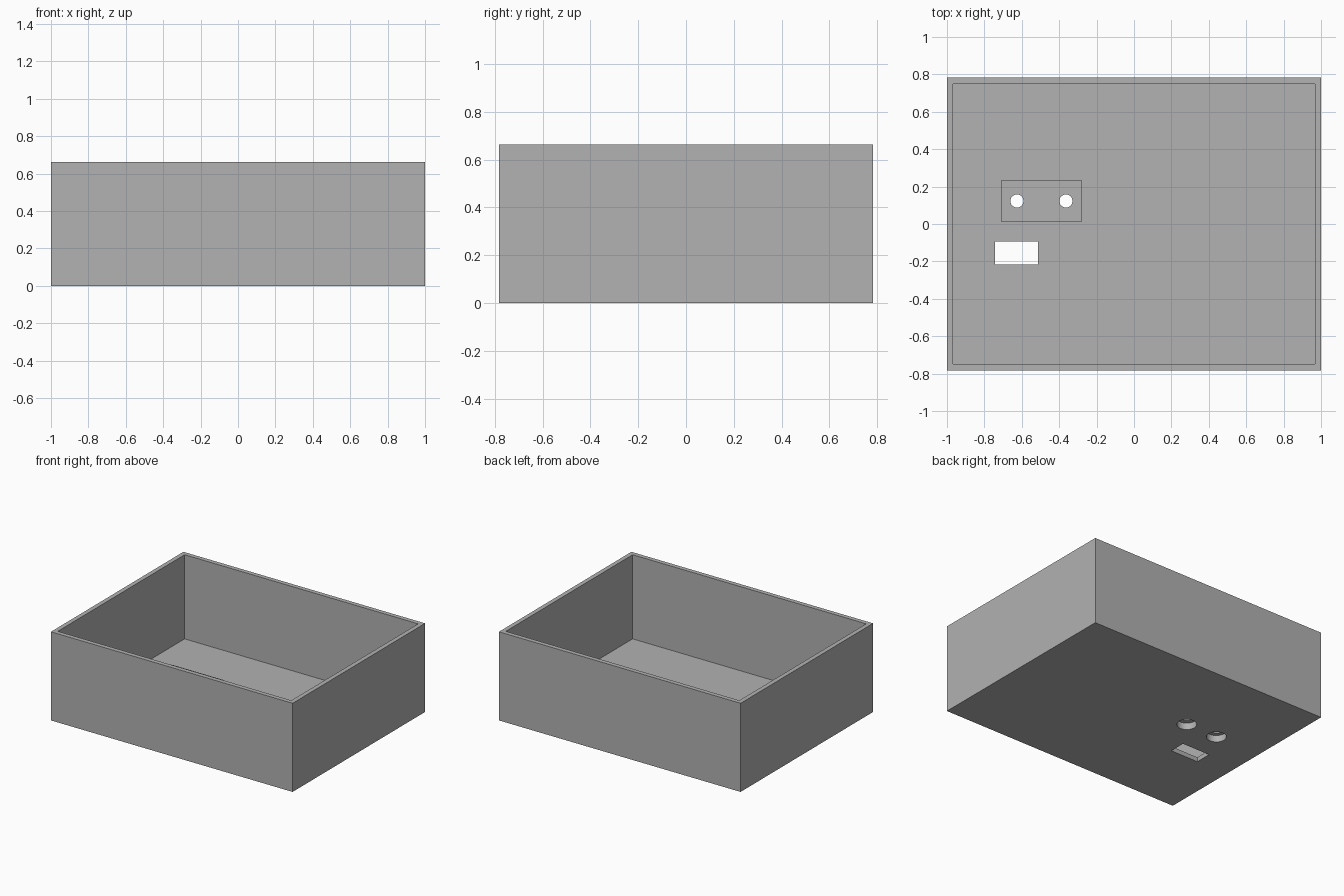
import bpy

# Remove the default cube only
default = bpy.data.objects.get("Cube")
if default:
    bpy.data.objects.remove(default, do_unlink=True)

WIDTH, DEPTH, HEIGHT, WALL = 2.0, 1.566, 0.663, 0.0335
PAD_TOP = 0.107
BORE_DEPTH = 0.05
HOLE_Y = 0.123

grey = bpy.data.materials.new("plain_grey")
grey.use_nodes = True
grey.diffuse_color = (0.445, 0.445, 0.445, 1)
grey.node_tree.nodes["Principled BSDF"].inputs["Base Color"].default_value = grey.diffuse_color


def block(name, x0, x1, y0, y1, z0, z1):
    """Axis-aligned box between two corners."""
    bpy.ops.mesh.primitive_cube_add(size=1, location=((x0 + x1) / 2, (y0 + y1) / 2, (z0 + z1) / 2))
    obj = bpy.context.object
    obj.name = name
    obj.scale = (x1 - x0, y1 - y0, z1 - z0)
    bpy.ops.object.transform_apply(location=False, rotation=False, scale=True)
    obj.data.materials.append(grey)
    return obj


def peg(name, x, y, radius, z0, z1):
    """Upright cylinder used for round cuts."""
    bpy.ops.mesh.primitive_cylinder_add(vertices=48, radius=radius, depth=z1 - z0,
                                        location=(x, y, (z0 + z1) / 2))
    obj = bpy.context.object
    obj.name = name
    obj.data.materials.append(grey)
    return obj


def combine(target, tool, operation):
    """Apply a boolean to the target and discard the tool."""
    tool.hide_render = True
    mod = target.modifiers.new(tool.name, 'BOOLEAN')
    mod.operation = operation
    mod.solver = 'EXACT'
    mod.object = tool
    bpy.context.view_layer.objects.active = target
    bpy.ops.object.modifier_apply(modifier=mod.name)
    bpy.data.objects.remove(tool, do_unlink=True)


# Open-topped tray with even walls and floor
hx, hy = WIDTH / 2, DEPTH / 2
tray = block("open_box", -hx, hx, -hy, hy, 0, HEIGHT)
combine(tray, block("cavity", -hx + WALL, hx - WALL, -hy + WALL, hy - WALL, WALL, HEIGHT + 0.2), 'DIFFERENCE')

# Raised mounting pad on the floor
combine(tray, block("mounting_pad", -0.711, -0.278, 0.013, 0.232, WALL / 2, PAD_TOP), 'UNION')

# Rectangular slot through the floor
combine(tray, block("slot", -0.743, -0.513, -0.217, -0.094, -0.1, 0.1), 'DIFFERENCE')

# Screw holes through the pad, with wide bores from below
for x in (-0.626, -0.364):
    combine(tray, peg("screw_hole", x, HOLE_Y, 0.035, -0.1, 0.2), 'DIFFERENCE')
    combine(tray, peg("counterbore", x, HOLE_Y, 0.068, -0.1, BORE_DEPTH), 'DIFFERENCE')

# Smooth round walls, crisp edges
bpy.ops.object.select_all(action='DESELECT')
tray.select_set(True)
bpy.context.view_layer.objects.active = tray
bpy.ops.object.shade_smooth_by_angle()
